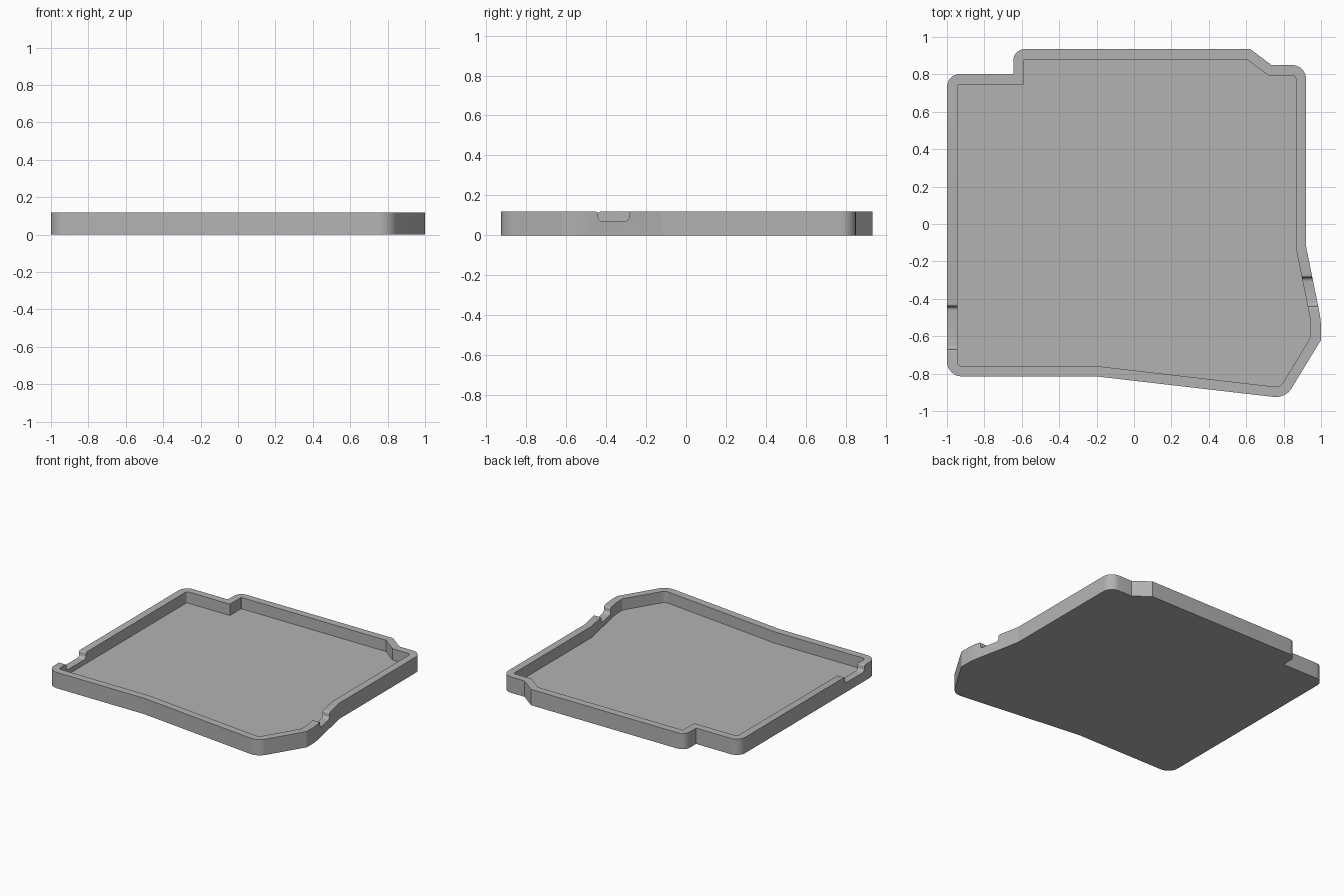
import bpy, bmesh, math
from mathutils import Vector

HEIGHT, FLOOR, WALL, NOTCH_Z = 0.118, 0.034, 0.055, 0.07

cube = bpy.data.objects.get("Cube")
if cube:
    bpy.data.objects.remove(cube, do_unlink=True)

grey = bpy.data.materials.new("matte_grey")
grey.use_nodes = True
colour = (0.45, 0.45, 0.45, 1)
grey.diffuse_color = colour
next(n for n in grey.node_tree.nodes if n.type == 'BSDF_PRINCIPLED').inputs["Base Color"].default_value = colour


def round_corners(corners, steps=8):
    """Replace each (point, radius) corner by an arc tangent to both sides."""
    out = []
    for i, (p, r) in enumerate(corners):
        if r <= 0.002:
            out.append(p)
            continue
        a = (corners[i - 1][0] - p).normalized()
        b = (corners[(i + 1) % len(corners)][0] - p).normalized()
        half = a.angle(b) / 2
        centre = p + (a + b).normalized() * r / math.sin(half)
        start = p + a * r / math.tan(half) - centre
        end = p + b * r / math.tan(half) - centre
        turn = start.angle_signed(end)
        for k in range(steps + 1):
            t = -turn * k / steps
            c, s = math.cos(t), math.sin(t)
            out.append(centre + Vector((start.x * c - start.y * s, start.x * s + start.y * c)))
    return out


def inset(corners, d):
    """Offset a counter-clockwise outline inwards, shrinking its radii."""
    out = []
    for i, (p, r) in enumerate(corners):
        u = (p - corners[i - 1][0]).normalized()
        v = (corners[(i + 1) % len(corners)][0] - p).normalized()
        n = Vector((-u.y - v.y, u.x + v.x)).normalized()
        cos_half = n.dot(Vector((-u.y, u.x)))
        out.append((p + n * d / cos_half, r - d))
    return out


def prism(name, points, direction):
    """Extrude a closed loop of 3D points along a direction."""
    bm = bmesh.new()
    face = bm.faces.new([bm.verts.new(p) for p in points])
    grown = bmesh.ops.extrude_face_region(bm, geom=[face])["geom"]
    bmesh.ops.translate(bm, vec=direction, verts=[v for v in grown if isinstance(v, bmesh.types.BMVert)])
    bmesh.ops.recalc_face_normals(bm, faces=bm.faces)
    mesh = bpy.data.meshes.new(name)
    bm.to_mesh(mesh)
    bm.free()
    mesh.materials.append(grey)
    obj = bpy.data.objects.new(name, mesh)
    bpy.context.collection.objects.link(obj)
    return obj


def cut(body, cutter):
    cutter.hide_render = True
    mod = body.modifiers.new("cut", 'BOOLEAN')
    mod.operation, mod.solver, mod.object = 'DIFFERENCE', 'EXACT', cutter
    bpy.context.view_layer.objects.active = body
    bpy.ops.object.modifier_apply(modifier=mod.name)
    bpy.data.objects.remove(cutter, do_unlink=True)


def notch(name, x, y0, y1):
    """Rounded finger slot through the side wall, flared at the rim."""
    top, rim = HEIGHT + 0.05, 0.012
    shape = [((y0, NOTCH_Z), 0.022), ((y1, NOTCH_Z), 0.022), ((y1, HEIGHT), rim),
             ((y1 + 0.03, HEIGHT), 0), ((y1 + 0.03, top), 0),
             ((y0 - 0.03, top), 0), ((y0 - 0.03, HEIGHT), 0), ((y0, HEIGHT), rim)]
    loop = round_corners([(Vector(p), r) for p, r in shape], 5)
    # lift the flat shoulders just clear of the rim
    pts = [(x, p.x, p.y + 0.0004) for p in loop]
    return prism(name, pts, (0.25, 0, 0))


# Tray outline, counter-clockwise, each corner with its rounding radius
outline = [(Vector((x, y)), r) for x, y, r in [
    (-1, -0.815, 0.08), (-0.2, -0.815, 0.05), (0.81, -0.932, 0.1),
    (1, -0.62, 0.0), (1, -0.515, 0.5), (0.92, -0.12, 0.1),
    (0.92, 0.85, 0.075), (0.735, 0.85, 0), (0.622, 0.935, 0),
    (-0.645, 0.935, 0.06), (-0.645, 0.802, 0), (-1, 0.802, 0.07)]]

# Body with the hollow cut out, then one slot in each side wall
tray = prism("tray", [(p.x, p.y, 0) for p in round_corners(outline)], (0, 0, HEIGHT))
hollow = round_corners(inset(outline, WALL))
cut(tray, prism("hollow_cutter", [(p.x, p.y, FLOOR) for p in hollow], (0, 0, 0.3)))
cut(tray, notch("left_slot_cutter", 0.84, -0.44, -0.285))
cut(tray, notch("right_slot_cutter", -1.1, -0.67, -0.44))

bpy.ops.object.select_all(action='DESELECT')
tray.select_set(True)
bpy.context.view_layer.objects.active = tray
bpy.ops.object.shade_smooth_by_angle(angle=math.radians(25))
